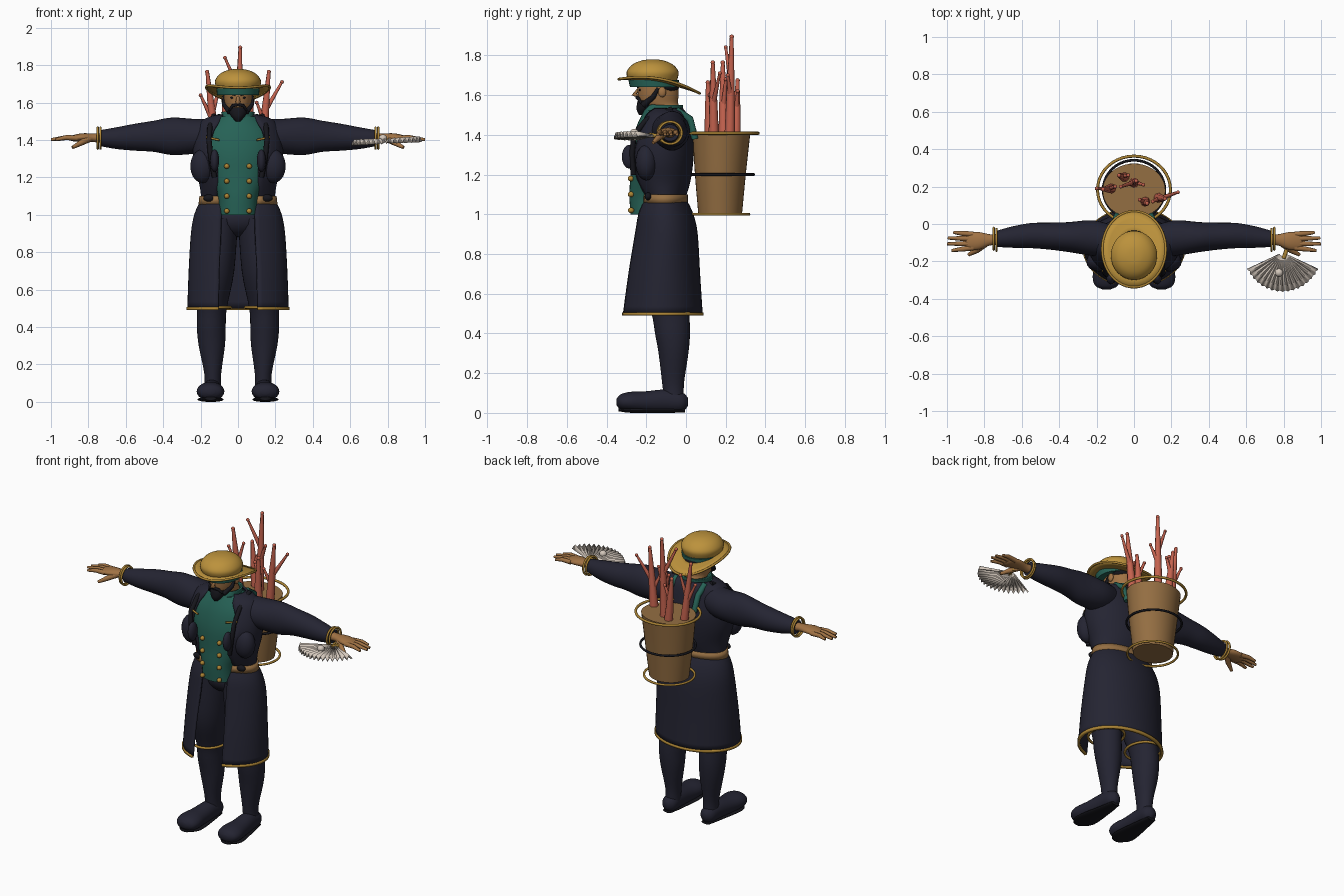
import bpy, bmesh, math
from mathutils import Vector

cube = bpy.data.objects.get("Cube")
if cube:
    bpy.data.objects.remove(cube, do_unlink=True)


def material(name, *rgb):
    lin = [((c / 255 + 0.055) / 1.055) ** 2.4 for c in rgb] + [1]
    m = bpy.data.materials.new(name)
    m.use_nodes = True
    m.diffuse_color = lin
    m.node_tree.nodes["Principled BSDF"].inputs["Base Color"].default_value = lin
    return m


NAVY = material("navy cloth", 36, 36, 50)
BLACK = material("black", 22, 22, 28)
TEAL = material("teal cloth", 38, 98, 86)
GOLD = material("gold", 172, 132, 52)
STRAW = material("straw", 188, 146, 60)
WOOD = material("brown wood", 148, 110, 66)
SKIN = material("skin", 160, 114, 68)
CORAL = material("coral red", 196, 98, 78)
SHELL = material("shell white", 212, 200, 188)
AXES = {"X": lambda t, a, b: (t, a, b), "Y": lambda t, a, b: (a, t, b),
        "Z": lambda t, a, b: (a, b, t)}


def finish(bm, name, mat, thick=0.0, angle=50):
    bmesh.ops.recalc_face_normals(bm, faces=bm.faces)
    me = bpy.data.meshes.new(name)
    bm.to_mesh(me)
    bm.free()
    ob = bpy.data.objects.new(name, me)
    bpy.context.collection.objects.link(ob)
    me.materials.append(mat)
    if thick:
        mod = ob.modifiers.new("thickness", "SOLIDIFY")
        mod.thickness, mod.offset = thick, 0
    for o in bpy.context.selected_objects:
        o.select_set(False)
    ob.select_set(True)
    bpy.context.view_layer.objects.active = ob
    bpy.ops.object.shade_smooth_by_angle(angle=math.radians(angle))
    return ob


def refine(rows, steps):
    """Catmull-Rom interpolation between section rows."""
    out = []
    for i in range(len(rows) - 1):
        p = [rows[max(0, min(len(rows) - 1, i + k))] for k in (-1, 0, 1, 2)]
        for s in range(steps):
            u = s / steps
            out.append([0.5 * (2 * b + (c - a) * u + (2 * a - 5 * b + 4 * c - d) * u * u
                               + (3 * b - a - 3 * c + d) * u ** 3) for a, b, c, d in zip(*p)])
    return out + [list(rows[-1])]


def loft(name, rows, mat, axis="Z", side=1, n=32, steps=4, thick=0.0):
    """Rows: position, centre a, centre b, radius a, radius b, opening angle."""
    is_open = len(rows[0]) > 5
    bm, rings = bmesh.new(), []
    for r in refine(rows, steps):
        gap, ring = (r[5] if is_open else 0), []
        for k in range(n + is_open):
            th = gap + (2 * math.pi - 2 * gap) * k / n
            x, y, z = AXES[axis](r[0], r[1] + r[3] * math.sin(th), r[2] - r[4] * math.cos(th))
            ring.append(bm.verts.new((x * side, y, z)))
        rings.append(ring)
    for lo, hi in zip(rings, rings[1:]):
        for k in range(len(lo) if not is_open else n):
            j = (k + 1) % len(lo)
            bm.faces.new((lo[k], lo[j], hi[j], hi[k]))
    if not is_open:
        bm.faces.new(rings[0])
        bm.faces.new(rings[-1])
    return finish(bm, name, mat, thick)


def tube(name, pts, radii, mat, cyclic=False):
    cu = bpy.data.curves.new(name, "CURVE")
    cu.dimensions, cu.bevel_depth, cu.bevel_resolution = "3D", 1, 2
    cu.use_fill_caps = True
    sp = cu.splines.new("POLY")
    sp.points.add(len(pts) - 1)
    for i, (q, p) in enumerate(zip(sp.points, pts)):
        q.co = (*p, 1)
        q.radius = radii[i] if isinstance(radii, (list, tuple)) else radii
    sp.use_cyclic_u, sp.use_smooth = cyclic, True
    cu.materials.append(mat)
    ob = bpy.data.objects.new(name, cu)
    bpy.context.collection.objects.link(ob)
    for o in bpy.context.selected_objects:
        o.select_set(False)
    ob.select_set(True)
    bpy.context.view_layer.objects.active = ob
    bpy.ops.object.convert(target="MESH")


def hoop(name, t, a, b, ra, rb, width, mat, axis="Z"):
    angs = [2 * math.pi * k / 40 for k in range(40)]
    tube(name, [AXES[axis](t, a + ra * math.cos(v), b + rb * math.sin(v)) for v in angs],
         width, mat, True)


def ball(name, centre, size, mat):
    bm = bmesh.new()
    bmesh.ops.create_uvsphere(bm, u_segments=16, v_segments=10, radius=1)
    for v in bm.verts:
        v.co = Vector(centre) + Vector(size) * v.co
    finish(bm, name, mat)


# Torso: vest, open jacket, belt
loft("vest", [(1.0, 0, -.2, .1, .08), (1.1, 0, -.19, .11, .095), (1.2, 0, -.14, .17, .14),
              (1.33, 0, -.13, .21, .145), (1.44, 0, -.125, .19, .125),
              (1.525, 0, -.12, .11, .09)], TEAL)
loft("jacket", [(1.08, 0, -.11, .19, .1, .65), (1.16, 0, -.12, .2, .135, .55),
                (1.26, 0, -.125, .228, .155, .52), (1.35, 0, -.125, .235, .158, .68),
                (1.44, 0, -.115, .22, .132, .65), (1.5, 0, -.105, .19, .105, .55),
                (1.53, 0, -.1, .11, .08, .8)], NAVY, thick=.012)
loft("belt", [(1.055, 0, -.11, .205, .112, .5), (1.1, 0, -.11, .2, .112, .5)],
     WOOD, steps=1, thick=.014)
loft("collar", [(1.49, 0, -.12, .1, .1, .12), (1.525, 0, -.115, .085, .095, .2),
                (1.55, 0, -.105, .085, .085, .6)], TEAL, thick=.01)

# Long open coat skirt with gold hem
loft("coat_skirt", [(.5, 0, -.125, .265, .203, .4), (.7, 0, -.117, .258, .182, .4),
                    (.9, 0, -.105, .246, .158, .38), (1.0, 0, -.107, .228, .138, .4),
                    (1.07, 0, -.11, .198, .108, .45)], NAVY, n=48, thick=.012)
loft("coat_hem", [(.49, 0, -.125, .268, .206, .4), (.506, 0, -.125, .268, .206, .4)],
     GOLD, n=48, steps=1, thick=.016)
ball("hips", (0, -.12, .98), (.19, .11, .1), NAVY)

for side, tag in ((1, "left"), (-1, "right")):
    # Legs and shoes
    loft(tag + "_leg", [(.06, .135, -.06, .045, .05), (.15, .135, -.065, .045, .055),
                        (.3, .14, -.063, .07, .075), (.4, .143, -.068, .077, .088),
                        (.5, .14, -.078, .08, .095), (.7, .125, -.11, .105, .12),
                        (.98, .095, -.12, .095, .11)], NAVY, side=side)
    hoop(tag + "_trouser_hem", .505, .14 * side, -.085, .1, .115, .008, GOLD)
    loft(tag + "_shoe", [(.01, .137, .055, .015, .02), (-.02, .137, .055, .045, .048),
                         (-.1, .14, .06, .052, .058), (-.2, .145, .055, .062, .054),
                         (-.28, .147, .056, .074, .05), (-.33, .147, .055, .06, .038),
                         (-.35, .147, .055, .02, .015)], NAVY, "Y", side)
    loft(tag + "_sole", [(-.005, .138, .012, .03, .01), (-.1, .14, .012, .048, .012),
                         (-.27, .147, .013, .07, .013), (-.34, .147, .018, .03, .01)],
         BLACK, "Y", side)
    # Sleeves
    loft(tag + "_sleeve", [(.12, -.09, 1.43, .085, .085), (.22, -.075, 1.42, .095, .092),
                           (.35, -.07, 1.42, .08, .1), (.45, -.065, 1.42, .072, .083),
                           (.55, -.062, 1.415, .067, .072), (.65, -.07, 1.41, .057, .058),
                           (.74, -.08, 1.41, .042, .042)], NAVY, "X", side)
    # Hands and bracelets
    loft(tag + "_palm", [(.72, -.082, 1.41, .03, .027), (.77, -.085, 1.412, .03, .023),
                         (.83, -.09, 1.414, .047, .022), (.88, -.093, 1.41, .045, .017),
                         (.9, -.093, 1.41, .035, .01)], SKIN, "X", side, 20)
    for f, (y, end, tip) in enumerate(((-.055, .965, -.045), (-.08, .995, -.075),
                                       (-.105, 1.0, -.106), (-.127, .975, -.142))):
        tube(f"{tag}_finger_{f}", [(.86 * side, y, 1.41), (.92 * side, (y + tip) / 2, 1.413),
                                   (end * side, tip, 1.402)], (.015, .013, .008), SKIN)
    tube(tag + "_thumb", [(.79 * side, -.1, 1.41), (.84 * side, -.14, 1.385),
                          (.885 * side, -.165, 1.36)], (.02, .016, .009), SKIN)
    for x, tilt in ((.735, 0), (.75, .006)):
        hoop(f"{tag}_bracelet", x * side, -.085 + tilt, 1.41, .058, .056, .0065, GOLD, "X")
    # Harness straps, chest flaps and belt knots
    tube(tag + "_strap", [(.13 * side, -.07, 1.53), (.15 * side, -.2, 1.475),
                          (.155 * side, -.262, 1.4), (.145 * side, -.272, 1.3),
                          (.125 * side, -.265, 1.2)], .014, BLACK)
    tube(tag + "_back_strap", [(.1 * side, -.05, 1.525), (.1 * side, .02, 1.48),
                               (.09 * side, .045, 1.38)], .018, TEAL)
    tube(tag + "_strap_trim", [(.1 * side, -.267, 1.4), (.17 * side, -.25, 1.415)],
         .006, GOLD)
    ball(tag + "_chest_flap", (.125 * side, -.285, 1.29), (.024, .038, .06), NAVY)
    ball(tag + "_side_flap", (.19 * side, -.2, 1.26), (.065, .055, .09), NAVY)
    ball(tag + "_belt_knot", (.155 * side, -.19, 1.09), (.03, .018, .02), BLACK)
    for z in (1.02, 1.1, 1.18, 1.26):
        ball("vest_button", (.06 * side, -.277, z), (.014, .016, .014), GOLD)
    # Face pairs
    ball(tag + "_ear", (.077 * side, -.12, 1.615), (.012, .02, .026), SKIN)
    ball(tag + "_eye", (.03 * side, -.232, 1.626), (.012, .006, .006), BLACK)
    tube(tag + "_eyebrow", [(.012 * side, -.243, 1.64), (.05 * side, -.222, 1.648)],
         .005, BLACK)
    tube(tag + "_sideburn", [(.075 * side, -.14, 1.635), (.074 * side, -.165, 1.59),
                             (.045 * side, -.215, 1.55)], (.008, .013, .016), BLACK)
    tube(tag + "_moustache", [(0, -.248, 1.59), (.03 * side, -.24, 1.583),
                              (.045 * side, -.225, 1.56)], (.008, .009, .006), BLACK)

# Head and beard
loft("head", [(1.47, 0, -.09, .062, .06), (1.53, 0, -.1, .062, .075),
              (1.56, 0, -.135, .066, .095), (1.61, 0, -.14, .075, .103),
              (1.68, 0, -.145, .077, .1)], SKIN)
loft("beard", [(1.5, 0, -.222, .012, .015), (1.525, 0, -.215, .035, .033),
               (1.555, 0, -.195, .052, .052), (1.573, 0, -.19, .05, .052)], BLACK)
tube("nose", [(0, -.235, 1.635), (0, -.262, 1.603), (0, -.24, 1.597)],
     (.007, .013, .01), SKIN)
ball("back_hair", (0, -.095, 1.645), (.078, .062, .04), BLACK)

# Straw hat
loft("hat_crown", [(1.655, 0, -.165, .1, .11), (1.685, 0, -.168, .118, .126),
                   (1.72, 0, -.168, .122, .13), (1.755, 0, -.168, .095, .1),
                   (1.775, 0, -.168, .05, .052), (1.78, 0, -.168, .008, .008)], STRAW)
loft("hat_band", [(1.64, 0, -.16, .112, .122), (1.675, 0, -.163, .116, .127)], TEAL)


def brim_point(r, th):
    x, y = .17 * r * math.sin(th), -.135 - .203 * r * math.cos(th)
    u = max(0, (y + .34) / .41)
    return x, y, 1.68 - .072 * u ** 2.2 + .018 * (x / .17) ** 2


bm = bmesh.new()
angles = [2 * math.pi * k / 48 for k in range(48)]
rows = [[bm.verts.new(brim_point(r, th)) for th in angles] for r in (.4, .6, .8, 1)]
for lo, hi in zip(rows, rows[1:]):
    for k in range(48):
        bm.faces.new((lo[k], lo[k - 1], hi[k - 1], hi[k]))
finish(bm, "hat_brim", STRAW, .008)
tube("hat_rim", [brim_point(1, th) for th in angles], .007, GOLD, True)

# Basket with hoops
loft("basket", [(1.0, 0, .172, .122, .11), (1.2, 0, .173, .147, .128),
                (1.4, 0, .178, .168, .145)], WOOD, n=40)
hoop("basket_top_hoop", 1.408, 0, .183, .195, .18, .008, GOLD)
hoop("basket_middle_hoop", 1.2, 0, .183, .165, .158, .007, BLACK)
hoop("basket_bottom_hoop", 1.0, 0, .17, .15, .147, .007, GOLD)

# Coral: each trunk is base xy, tip xyz, then side branches (height fraction, tip)
corals = [((0, .22), (.012, .23, 1.9), [(.55, (-.07, .2, 1.84)), (.4, (.05, .21, 1.7))]),
          ((-.12, .19), (-.165, .185, 1.77), [(.3, (-.2, .19, 1.64)), (.4, (-.1, .2, 1.68))]),
          ((.13, .14), (.165, .135, 1.77), [(.45, (.235, .17, 1.71)), (.3, (.1, .12, 1.6))]),
          ((-.05, .25), (-.08, .26, 1.68), [(.5, (-.03, .26, 1.62))]),
          ((.06, .12), (.07, .11, 1.67), [(.5, (.03, .13, 1.62))])]
for (bx, by), tip, branches in corals:
    base, tip = Vector((bx, by, 1.38)), Vector(tip)
    tube("coral_trunk", [base, base.lerp(tip, .5), tip], (.027, .02, .009), CORAL)
    ball("coral_tip", tip - Vector((0, 0, .006)), (.011, .011, .011), CORAL)
    for f, end in branches:
        tube("coral_branch", [base.lerp(tip, f), end], (.014, .007), CORAL)
        ball("coral_bud", end, (.01, .01, .01), CORAL)

# Pleated shell fan with pearl and ribbed edge
bm, rows = bmesh.new(), []
pivot = Vector((.795, -.155, 1.395))
for k in range(33):
    th = math.radians(205 + 130 * k / 32)
    d = Vector((math.cos(th), math.sin(th), 0))
    r = .208 - (.008 if k % 2 else 0)
    rows.append([bm.verts.new(pivot + d * q * r + Vector((0, 0, .05 * d.x * q * r
                 + (.012 if k % 2 else -.012) * q))) for q in (.08, .5, 1)])
for a, b in zip(rows, rows[1:]):
    for k in range(2):
        bm.faces.new((a[k], a[k + 1], b[k + 1], b[k]))
finish(bm, "shell_fan", SHELL, .009, 20)
ball("fan_pearl", (.775, -.26, 1.41), (.022, .022, .02), SHELL)
tube("fan_handle", [(.8, -.185, 1.4), (.825, -.11, 1.39)], .011, GOLD)
